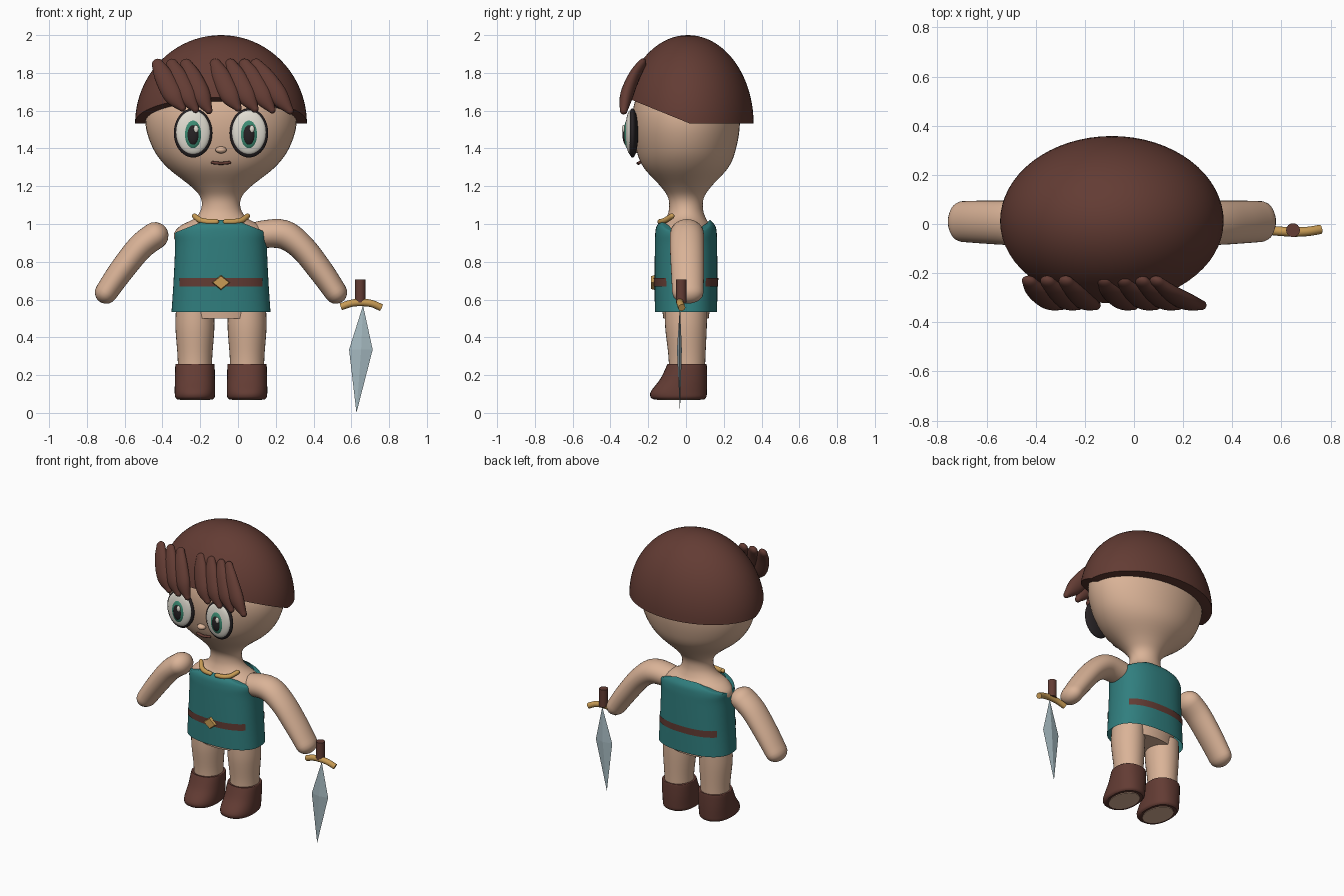
import bpy, bmesh, math
from mathutils import Vector, Matrix

if "Cube" in bpy.data.objects:
    bpy.data.objects.remove(bpy.data.objects["Cube"])

CX = -0.09   # the figure's own middle line


def material(name, r, g, b):
    m = bpy.data.materials.new(name)
    m.use_nodes = True
    m.diffuse_color = (r, g, b, 1)
    m.node_tree.nodes["Principled BSDF"].inputs["Base Color"].default_value = (r, g, b, 1)
    return m


SKIN = material("skin", 0.70, 0.45, 0.31)
BROWN = material("brown", 0.125, 0.045, 0.034)
TEAL = material("teal cloth", 0.03, 0.21, 0.21)
GOLD = material("gold", 0.58, 0.33, 0.09)
STEEL = material("steel", 0.38, 0.49, 0.53)
WHITE = material("eye white", 0.75, 0.72, 0.64)
GREEN = material("iris green", 0.045, 0.26, 0.17)
BLACK = material("eye black", 0.02, 0.016, 0.018)


def finish(name, bm, mat, smooth=True):
    bmesh.ops.recalc_face_normals(bm, faces=bm.faces[:])
    bmesh.ops.translate(bm, verts=bm.verts[:], vec=(CX, 0, 0))
    me = bpy.data.meshes.new(name)
    bm.to_mesh(me)
    bm.free()
    me.materials.append(mat)
    if smooth:
        me.shade_smooth()
        me.set_sharp_from_angle(angle=math.radians(40))
    ob = bpy.data.objects.new(name, me)
    bpy.context.collection.objects.link(ob)
    return ob


def spline(rows, steps):
    """Catmull-Rom through rows of equal length."""
    rows = [Vector(r) for r in rows]
    out = []
    for i in range(len(rows) - 1):
        p0, p1, p2 = rows[max(i - 1, 0)], rows[i], rows[i + 1]
        p3 = rows[min(i + 2, len(rows) - 1)]
        for k in range(steps):
            t = k / steps
            out.append(0.5 * (2 * p1 + (p2 - p0) * t + (2 * p0 - 5 * p1 + 4 * p2 - p3) * t * t
                              + (3 * p1 - p0 - 3 * p2 + p3) * t ** 3))
    return out + [rows[-1]]


def loft(rows, level=False, rounded=False, capped=True, power=2, steps=5, sides=32):
    """Sweep ellipses along rows of (x, y, z, half width, half depth)."""
    pts = spline(rows, steps)
    pos = [Vector(p[:3]) for p in pts]
    rings = []
    for i, p in enumerate(pts):
        t = (pos[min(i + 1, len(pos) - 1)] - pos[max(i - 1, 0)]).normalized()
        u, v = Vector((1, 0, 0)), Vector((0, 1, 0))
        if not level:
            u = t.cross(v).normalized()
            v = u.cross(t)
        rings.append((pos[i], u, v, p[3], p[4], t))
    if rounded:
        def dome(ring, sign):
            c, u, v, a, b, t = ring
            angles = [math.radians(d) for d in (20, 40, 60, 75, 86)]
            return [(c + t * sign * a * math.sin(w), u, v, a * math.cos(w), b * math.cos(w), t)
                    for w in angles]
        rings = dome(rings[0], -1)[::-1] + rings + dome(rings[-1], 1)
    bm = bmesh.new()
    loops = []
    for c, u, v, a, b, t in rings:
        loop = []
        for k in range(sides):
            w = math.tau * k / sides
            cs, sn = math.cos(w), math.sin(w)
            x = math.copysign(abs(cs) ** (2 / power), cs)
            y = math.copysign(abs(sn) ** (2 / power), sn)
            loop.append(bm.verts.new(c + u * a * x + v * b * y))
        loops.append(loop)
    for l0, l1 in zip(loops, loops[1:]):
        for k in range(sides):
            j = (k + 1) % sides
            bm.faces.new((l0[k], l0[j], l1[j], l1[k]))
    if capped:
        bm.faces.new(loops[0])
        bm.faces.new(loops[-1])
    return bm


def ellipsoid(center, radii, u=40, v=24):
    bm = bmesh.new()
    bmesh.ops.create_uvsphere(bm, u_segments=u, v_segments=v, radius=1,
                              matrix=Matrix.Translation(center) @ Matrix.Diagonal((*radii, 1)))
    return bm


def column(rows):
    return [(0, 0, z, a, b) for z, a, b in rows]


# Head and torso in one skin form
finish("head_and_body", loft(column([
    (0.5, 0.2, 0.12), (0.6, 0.21, 0.13), (0.85, 0.225, 0.14), (0.94, 0.25, 0.145),
    (0.99, 0.215, 0.13), (1.03, 0.14, 0.105), (1.08, 0.105, 0.09), (1.14, 0.108, 0.095),
    (1.2, 0.16, 0.135), (1.3, 0.285, 0.225), (1.4, 0.36, 0.265), (1.53, 0.4, 0.285),
    (1.65, 0.38, 0.27), (1.8, 0.28, 0.2), (1.9, 0.12, 0.1)]), level=True, sides=48), SKIN)

# Hair cap: an ellipsoid cut level at the back and sloping up to the forehead
bm = ellipsoid((0, 0.01, 1.53), (0.455, 0.348, 0.47), 64, 40)
for normal in ((0, 0, -1), (0, -0.13, -0.32)):
    cut = bmesh.ops.bisect_plane(bm, geom=bm.verts[:] + bm.edges[:] + bm.faces[:], dist=1e-5,
                                 plane_co=(0, 0.02, 1.532), plane_no=normal, clear_outer=True)
    bmesh.ops.holes_fill(bm, edges=[e for e in bm.edges if e.is_boundary], sides=0)
finish("hair_cap", bm, BROWN)

# Two groups of slanting fringe locks
for group, tops, tips in (("right", (-0.335, -0.26, -0.185), (-0.205, -0.135, -0.065)),
                          ("left", (-0.03, 0.05, 0.125, 0.185), (0.09, 0.18, 0.27, 0.365))):
    for i, (a, b) in enumerate(zip(tops, tips)):
        drop = 0.02 * i / len(tops)
        path = [(a, -0.235, 1.845, 0.032, 0.022),
                (a + (b - a) * 0.25, -0.275, 1.78, 0.05, 0.03),
                (a + (b - a) * 0.65, -0.315, 1.68, 0.052, 0.034),
                (b, -0.33, 1.615 - drop, 0.02, 0.02)]
        finish(f"{group}_fringe_lock_{i + 1}", loft(path, rounded=True, sides=20), BROWN)

# Face
for s, side in ((-1, "right"), (1, "left")):
    x = s * 0.148
    for part, dx, y, z, radii, mat in (
            ("eye_rim", 0, -0.283, 1.482, (0.102, 0.03, 0.13), BLACK),
            ("eye_white", 0, -0.295, 1.485, (0.09, 0.026, 0.116), WHITE),
            ("iris", 0, -0.305, 1.477, (0.05, 0.025, 0.08), GREEN),
            ("pupil", 0, -0.318, 1.473, (0.032, 0.018, 0.055), BLACK),
            ("eye_glint", 0.016, -0.331, 1.503, (0.013, 0.009, 0.02), WHITE)):
        finish(f"{side}_{part}", ellipsoid((x + dx, y, z), radii), mat)
finish("nose", ellipsoid((0, -0.27, 1.392), (0.03, 0.025, 0.018), 20, 12), SKIN)
finish("mouth", loft([(-0.045, -0.246, 1.325, 0.008, 0.01), (0, -0.252, 1.321, 0.008, 0.01),
                      (0.045, -0.246, 1.325, 0.008, 0.01)], rounded=True, sides=12), BROWN)

# Tunic: open below, top edge falling towards the shoulders
TUNIC = column([(0.535, 0.262, 0.165), (0.7, 0.251, 0.166), (0.88, 0.243, 0.165),
                (0.95, 0.245, 0.163), (0.99, 0.225, 0.155), (1.02, 0.19, 0.13)])
bm = loft(TUNIC, level=True, capped=False, power=2.4, sides=64)
for v in bm.verts:
    v.co.z = min(v.co.z, 1.02 - 0.4 * max(0, abs(v.co.x) - 0.08))
finish("tunic", bm, TEAL)

# Belt strips on the front and back
bm = loft(column([(0.67, 0.257, 0.17), (0.715, 0.255, 0.171)]), level=True, capped=False,
          power=2.4, steps=1, sides=128)
bmesh.ops.delete(bm, geom=[f for f in bm.faces if abs(f.calc_center_median().x) > 0.22],
                 context="FACES")
finish("belt", bm, BROWN)

# Diamond buckle
bm = bmesh.new()
bmesh.ops.create_cone(bm, cap_ends=True, segments=4, radius1=1, radius2=0.85, depth=1,
                      matrix=Matrix.Translation((0, -0.174, 0.69))
                      @ Matrix.Diagonal((0.05, 0.02, 0.04, 1)) @ Matrix.Rotation(math.pi / 2, 4, "X"))
finish("buckle", bm, GOLD, smooth=False)

# Limbs, boots and collar pieces on both sides
for s, side in ((-1, "right"), (1, "left")):
    arm = [(s * 0.35, 0.005, 0.938, 0.072, 0.09), (s * 0.43, 0.005, 0.875, 0.07, 0.09),
           (s * 0.53, 0.008, 0.75, 0.066, 0.087), (s * 0.608, 0.01, 0.638, 0.06, 0.083)]
    if s > 0:
        arm[0] = (0.33, 0.005, 0.945, 0.077, 0.09)
        arm.insert(0, (0.21, 0.005, 0.945, 0.072, 0.085))
    finish(f"{side}_arm", loft(arm, rounded=True), SKIN)

    x = s * 0.138
    finish(f"{side}_leg", loft([(x, 0.005, 0.2, 0.09, 0.095), (x, 0.005, 0.3, 0.092, 0.098),
                                (x, 0, 0.45, 0.103, 0.11), (x, 0, 0.56, 0.1, 0.112)],
                               level=True), SKIN)
    boot = [(x, -0.038, 0.072, 0.095, 0.135), (x, -0.04, 0.085, 0.105, 0.148),
            (x, -0.037, 0.115, 0.107, 0.148), (x, -0.012, 0.18, 0.106, 0.124),
            (x, 0.004, 0.25, 0.104, 0.106), (x, 0.004, 0.26, 0.1, 0.103)]
    finish(f"{side}_boot", loft(boot, level=True, power=2.3), BROWN)
    finish(f"{side}_sole", loft([(x, -0.038, 0.068, 0.08, 0.115), (x, -0.038, 0.074, 0.08, 0.115)],
                                level=True, steps=1), SKIN)

    collar = [(s * 0.14, -0.075, 1.042, 0.014, 0.014), (s * 0.11, -0.11, 1.02, 0.015, 0.015),
              (s * 0.07, -0.13, 1.012, 0.015, 0.015), (s * 0.025, -0.138, 1.012, 0.014, 0.014)]
    finish(f"{side}_collar_piece", loft(collar, rounded=True, sides=16), GOLD)

# Sword: grip, bowed guard and faceted blade
finish("sword_grip", loft([(0.737, -0.025, 0.585, 0.028, 0.028), (0.737, -0.025, 0.705, 0.028, 0.028)],
                          steps=1, sides=24), BROWN)
finish("sword_guard", loft([(0.635, -0.025, 0.562, 0.019, 0.019), (0.69, -0.03, 0.58, 0.019, 0.019),
                            (0.745, -0.032, 0.585, 0.02, 0.02), (0.8, -0.03, 0.578, 0.019, 0.019),
                            (0.848, -0.022, 0.557, 0.019, 0.019)], sides=16), GOLD)
bm = bmesh.new()
top, tip = bm.verts.new((0.752, -0.032, 0.57)), bm.verts.new((0.717, -0.032, 0.0))
waist = [bm.verts.new(p) for p in ((0.678, -0.035, 0.335), (0.742, -0.048, 0.335),
                                   (0.803, -0.035, 0.335), (0.742, -0.022, 0.335))]
for a, b in zip(waist, waist[1:] + waist[:1]):
    bm.faces.new((a, b, top))
    bm.faces.new((a, b, tip))
finish("sword_blade", bm, STEEL, smooth=False)
